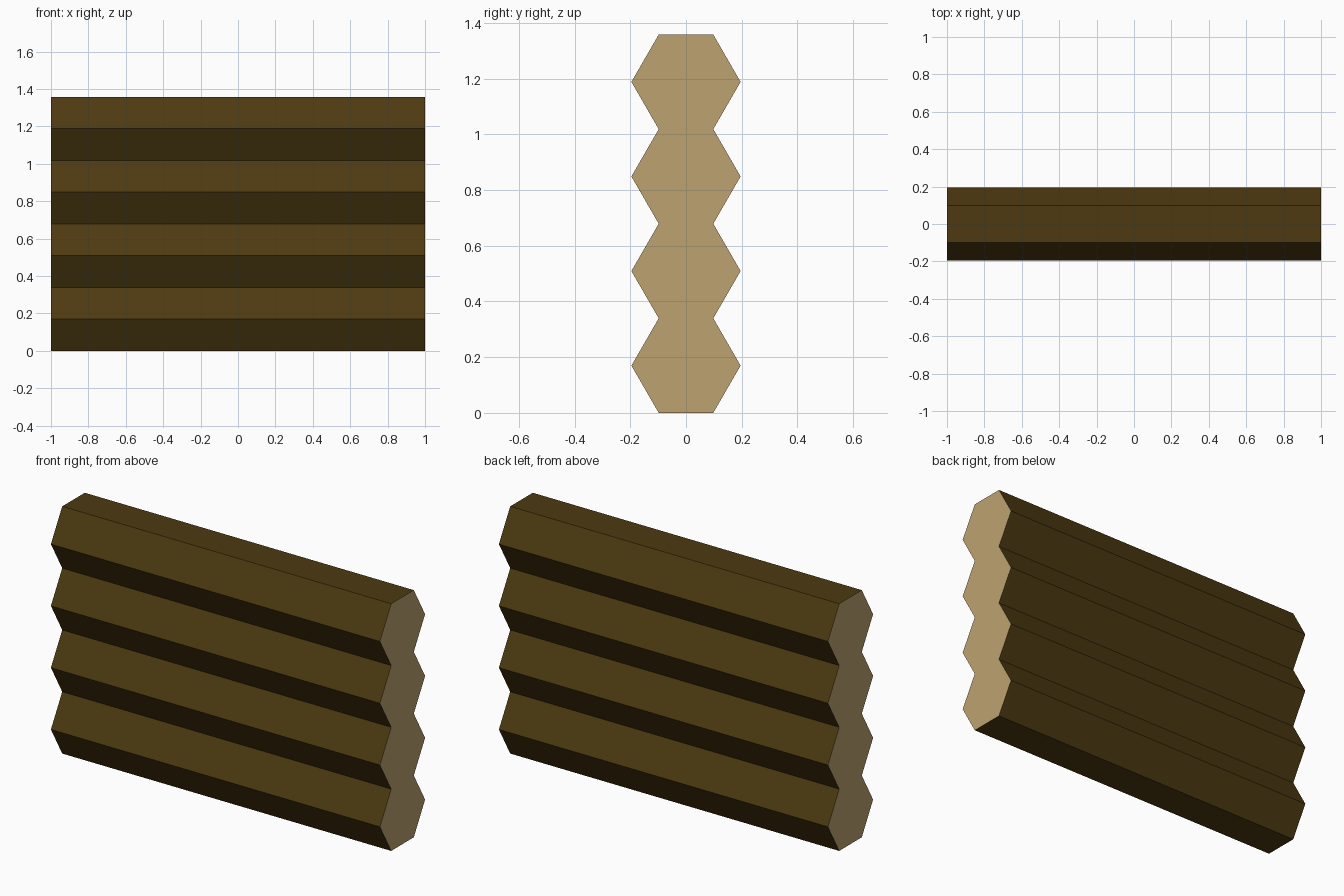
import bpy, bmesh, math

if "Cube" in bpy.data.objects:
    bpy.data.objects.remove(bpy.data.objects["Cube"])

R = 0.196                      # hexagon corner radius
H = R * math.sqrt(3)           # flat-to-flat height of one log
COUNT = 4


def material(name, rgb):
    m = bpy.data.materials.new(name)
    m.diffuse_color = (*rgb, 1.0)
    m.use_nodes = True
    m.node_tree.nodes["Principled BSDF"].inputs["Base Color"].default_value = m.diffuse_color
    return m


bark = material("dark_brown_bark", (0.074, 0.042, 0.0055))
cut_wood = material("tan_cut_wood", (0.51, 0.365, 0.165))


def add_log(index):
    # six-sided log lying along x, flat side down
    bm = bmesh.new()
    z = H * (index + 0.5)
    rings = []
    for x in (-1.0, 1.0):
        rings.append([bm.verts.new((x, R * math.cos(math.radians(60 * i)),
                                    z + R * math.sin(math.radians(60 * i))))
                      for i in range(6)])
    left, right = rings
    bm.faces.new(left)
    bm.faces.new(right)
    for i in range(6):
        j = (i + 1) % 6
        bm.faces.new((left[i], left[j], right[j], right[i]))
    bmesh.ops.recalc_face_normals(bm, faces=bm.faces)
    # sawn ends are pale, sides are bark
    for f in bm.faces:
        f.material_index = 1 if abs(f.normal.x) > 0.9 else 0
    name = f"log_{index + 1}"
    mesh = bpy.data.meshes.new(name)
    bm.to_mesh(mesh)
    bm.free()
    mesh.materials.append(bark)
    mesh.materials.append(cut_wood)
    bpy.context.collection.objects.link(bpy.data.objects.new(name, mesh))


# stacked log wall
for k in range(COUNT):
    add_log(k)
